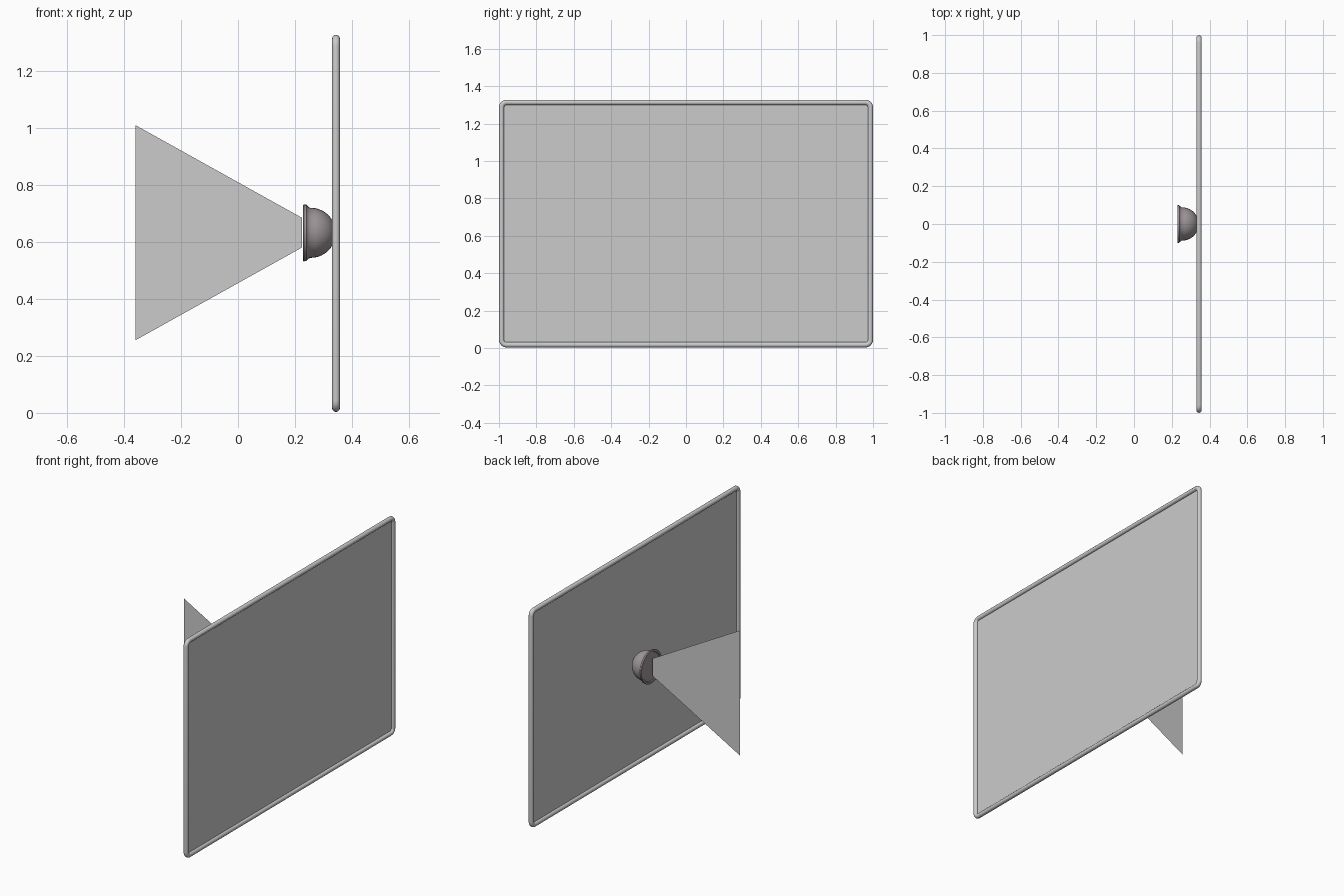
import bpy, math

if "Cube" in bpy.data.objects:
    bpy.data.objects.remove(bpy.data.objects["Cube"])

PX, ZC = 0.344, 0.665      # panel plane and its mid height
TUBE = 0.014               # frame tube radius
HY, HZ = 0.986, 0.648      # tube centreline half sizes
LZ = 0.632                 # lamp axis height


def make(name, verts, faces, smooth=False):
    me = bpy.data.meshes.new(name)
    me.from_pydata(verts, [], faces)
    me.update()
    ob = bpy.data.objects.new(name, me)
    bpy.context.collection.objects.link(ob)
    if smooth:
        bpy.ops.object.select_all(action='DESELECT')
        ob.select_set(True)
        bpy.context.view_layer.objects.active = ob
        bpy.ops.object.shade_smooth_by_angle(angle=math.radians(40))
    return ob


def rounded_rect(hy, hz, r, n=6):
    """Corner arc points with their outward corner angle."""
    pts = []
    for q, (sy, sz) in enumerate([(1, 1), (-1, 1), (-1, -1), (1, -1)]):
        for i in range(n + 1):
            a = math.pi / 2 * (q + i / n)
            pts.append((sy * (hy - r) + r * math.cos(a),
                        sz * (hz - r) + r * math.sin(a), a))
    return pts


# Flat panel
path = rounded_rect(HY, HZ, 0.026)
make("panel", [(PX, y, ZC + z) for y, z, a in path], [list(range(len(path)))])

# Round tube frame swept along the panel edge
SEG = 12
verts = []
for y, z, a in path:
    for k in range(SEG):
        t = 2 * math.pi * k / SEG
        d = TUBE * math.cos(t)
        verts.append((PX - TUBE * math.sin(t), y + d * math.cos(a), ZC + z + d * math.sin(a)))
n = len(path)
faces = [(i * SEG + k, ((i + 1) % n) * SEG + k,
          ((i + 1) % n) * SEG + (k + 1) % SEG, i * SEG + (k + 1) % SEG)
         for i in range(n) for k in range(SEG)]
make("frame", verts, faces, True)

# Lamp housing: lathed flange, lip and dome
prof = [(0.234, 0.084), (0.230, 0.087), (0.229, 0.098), (0.231, 0.100),
        (0.240, 0.099), (0.244, 0.094), (0.252, 0.088)]
prof += [(0.255 + 0.088 * math.sin(math.pi / 2 * i / 10),
          0.088 * math.cos(math.pi / 2 * i / 10)) for i in range(1, 10)]
N = 32
verts = [(x, r * math.cos(2 * math.pi * k / N), LZ + r * math.sin(2 * math.pi * k / N))
         for x, r in prof for k in range(N)]
faces = [(i * N + k, i * N + (k + 1) % N, (i + 1) * N + (k + 1) % N, (i + 1) * N + k)
         for i in range(len(prof) - 1) for k in range(N)]
faces = [f[::-1] for f in faces]
faces.append(list(range(N)))
tip = len(verts)
verts.append((0.343, 0, LZ))
last = (len(prof) - 1) * N
faces += [(last + (k + 1) % N, last + k, tip) for k in range(N)]
lamp = make("lamp_housing", verts, faces, True)

import bmesh
for name in ("lamp_housing", "frame"):
    me = bpy.data.objects[name].data
    bm = bmesh.new()
    bm.from_mesh(me)
    bmesh.ops.recalc_face_normals(bm, faces=bm.faces)
    bm.to_mesh(me)
    bm.free()

mat = bpy.data.materials.new("lamp_metal")
mat.diffuse_color = (0.35, 0.31, 0.33, 1)
mat.use_nodes = True
mat.node_tree.nodes["Principled BSDF"].inputs["Base Color"].default_value = mat.diffuse_color
lamp.data.materials.append(mat)

# Light beam: a single flat trapezoid
make("light_beam", [(-0.36, 0, 0.255), (0.224, 0, 0.58), (0.224, 0, 0.685), (-0.36, 0, 1.01)],
     [(0, 1, 2, 3)])
